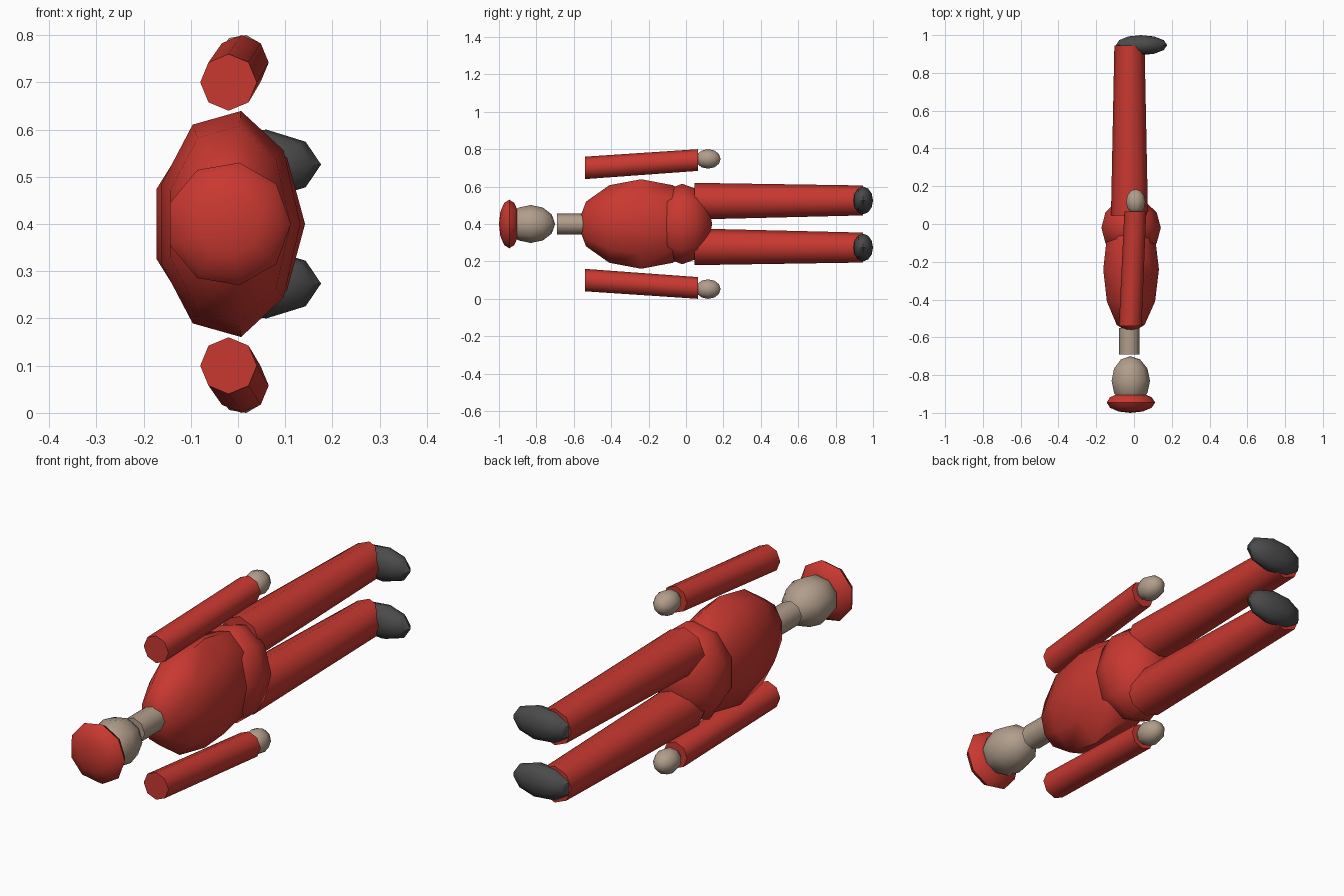
import bpy
import bmesh
from math import sin, cos, pi, radians

cube = bpy.data.objects.get("Cube")
if cube:
    bpy.data.objects.remove(cube)

MID_X, MID_Z = -0.02, 0.4


def make_material(name, rgb):
    mat = bpy.data.materials.new(name)
    mat.use_nodes = True
    colour = (*rgb, 1)
    mat.diffuse_color = colour
    mat.node_tree.nodes["Principled BSDF"].inputs["Base Color"].default_value = colour
    return mat


red = make_material("red cloth", (0.58, 0.04, 0.03))
skin = make_material("skin", (0.44, 0.34, 0.26))
grey = make_material("dark grey shoe", (0.07, 0.07, 0.07))


def loft(name, rings, sides, mat):
    """Join rings (x, y, z, radius x, radius z) along y; zero radius is a pole."""
    bm = bmesh.new()
    loops = []
    for x, y, z, rx, rz in rings:
        count = sides if rx > 0 else 1
        loops.append([bm.verts.new((x + rx * cos(2 * pi * i / sides), y,
                                    z + rz * sin(2 * pi * i / sides)))
                      for i in range(count)])
    for a, b in zip(loops, loops[1:]):
        for i in range(sides):
            j = (i + 1) % sides
            corners = [a[i % len(a)], a[j % len(a)], b[j % len(b)], b[i % len(b)]]
            bm.faces.new(list(dict.fromkeys(corners)))
    for loop in (loops[0], loops[-1]):
        if len(loop) > 1:
            bm.faces.new(loop)
    bmesh.ops.recalc_face_normals(bm, faces=bm.faces)
    mesh = bpy.data.meshes.new(name)
    bm.to_mesh(mesh)
    bm.free()
    mesh.materials.append(mat)
    obj = bpy.data.objects.new(name, mesh)
    bpy.context.collection.objects.link(obj)
    bpy.ops.object.select_all(action="DESELECT")
    obj.select_set(True)
    bpy.context.view_layer.objects.active = obj
    bpy.ops.object.shade_smooth_by_angle(angle=radians(50))


def ellipsoid(name, centre, radii, mat, bands=6, sides=9):
    x, y, z = centre
    rx, ry, rz = radii
    rings = []
    for k in range(bands + 1):
        t = pi * k / bands
        s = sin(t) if 0 < k < bands else 0
        rings.append((x, y - ry * cos(t), z, rx * s, rz * s))
    loft(name, rings, sides, mat)


def limb(name, start, end, r0, r1, mat):
    loft(name, [(*start, r0, r0), (*end, r1, r1)], 8, mat)


# Body along the y axis
ellipsoid("cap", (MID_X, -0.945, MID_Z), (0.132, 0.055, 0.132), red)
ellipsoid("head", (MID_X, -0.83, MID_Z), (0.105, 0.13, 0.103), skin)
limb("neck", (MID_X - 0.005, -0.69, MID_Z), (MID_X - 0.005, -0.55, MID_Z), 0.055, 0.055, skin)
ellipsoid("torso", (MID_X, -0.24, MID_Z), (0.152, 0.34, 0.243), red)
ellipsoid("pelvis", (MID_X, -0.02, MID_Z), (0.162, 0.16, 0.218), red)

# Limbs mirrored about the middle height
for side, label in ((1, "upper"), (-1, "lower")):
    def at(x, y, offset):
        return (x, y, MID_Z + side * offset)

    limb(label + "_arm", at(MID_X, -0.54, 0.30), at(0.007, 0.065, 0.342), 0.06, 0.058, red)
    ellipsoid(label + "_hand", at(0.008, 0.118, 0.348), (0.053, 0.067, 0.053), skin)
    limb(label + "_leg", at(-0.024, 0.045, 0.122), at(-0.024, 0.945, 0.126), 0.098, 0.08, red)
    ellipsoid(label + "_shoe", at(0.036, 0.947, 0.126), (0.14, 0.053, 0.075), grey)
